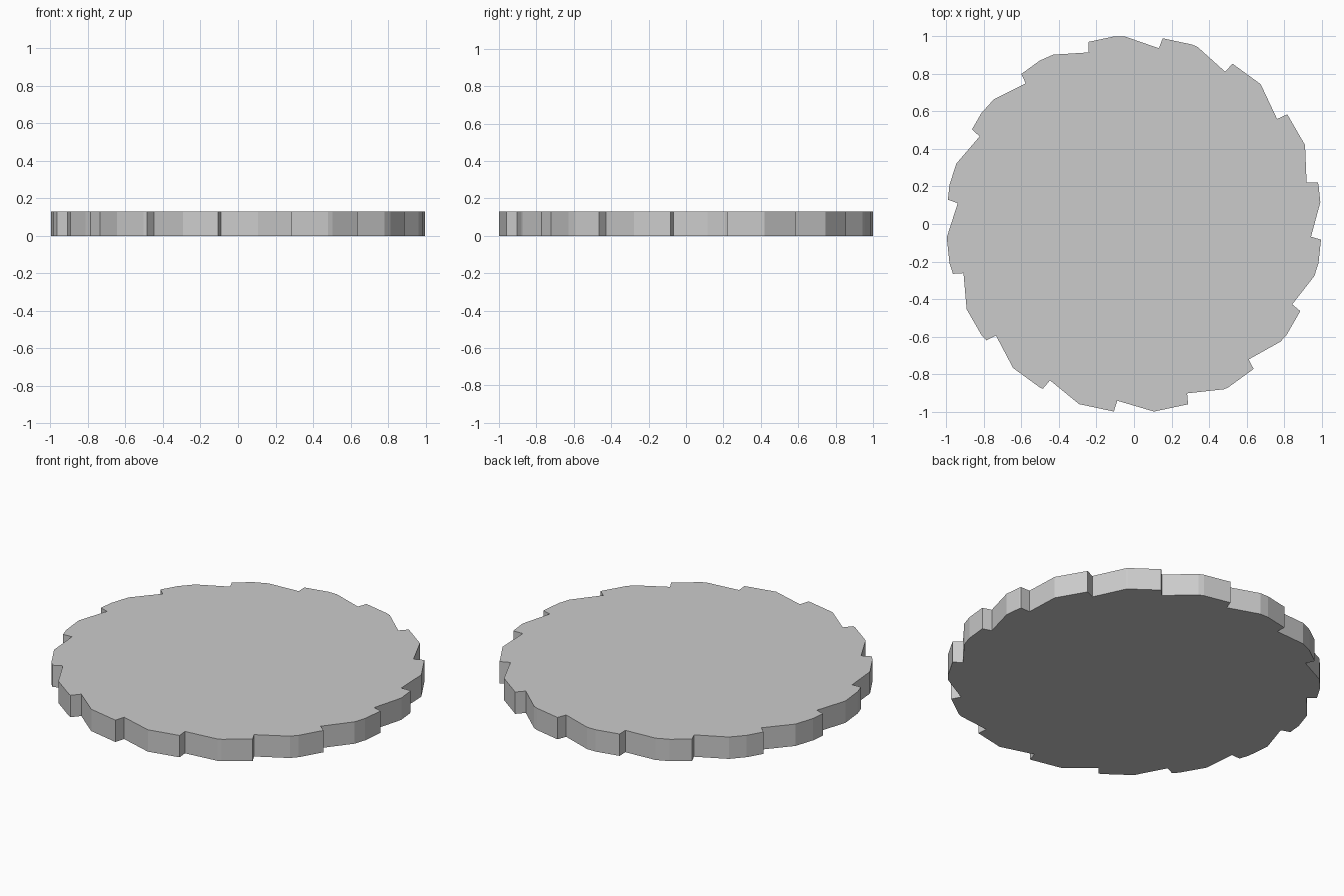
import bpy, bmesh
from math import radians, cos, sin, ceil

if "Cube" in bpy.data.objects:
    bpy.data.objects.remove(bpy.data.objects["Cube"])

SIDES, TEETH = 30, 16
RADIUS, ROOT, HEIGHT = 1.0055, 0.946, 0.13
FIRST, PITCH = -4.1, 22.83          # notch angles in degrees (last gap is shorter)
FACET = 360 / SIDES


def rim(a):
    """Radius of the 30-sided blank at angle a."""
    half = FACET / 2
    return RADIUS * cos(radians(half)) / cos(radians(a % FACET - half))


def ramp(d):
    """Radius of the sloped tooth back, d degrees from its notch."""
    return ROOT / (cos(radians(d)) - 0.1957 * sin(radians(d)))


def ramp_end(notch):
    """Angle where the tooth back meets the rim."""
    lo, hi = 5.0, 16.0
    for _ in range(40):
        mid = (lo + hi) / 2
        if ramp(mid) < rim(notch + mid):
            lo = mid
        else:
            hi = mid
    return notch + lo


# Outline: notch root, tooth tip, rim corners, then down the next tooth back
outline = []
for k in range(TEETH):
    notch = FIRST - PITCH * k
    following = FIRST - PITCH * (k + 1) if k < TEETH - 1 else FIRST - 360
    tip, end = notch - 0.7, ramp_end(following)
    angles = [tip]
    corner = (ceil(tip / FACET) - 1) * FACET
    while corner > end + 0.05:
        if corner < tip - 0.05:
            angles.append(corner)
        corner -= FACET
    angles.append(end)
    outline.append((ROOT, notch))
    outline += [(rim(a), a) for a in angles]

# Saw-toothed disc
bm = bmesh.new()
verts = [bm.verts.new((r * cos(radians(a)), r * sin(radians(a)), 0)) for r, a in outline]
base = bm.faces.new(verts)
top = bmesh.ops.extrude_face_region(bm, geom=[base], use_keep_orig=True)
bmesh.ops.translate(bm, vec=(0, 0, HEIGHT),
                    verts=[g for g in top["geom"] if isinstance(g, bmesh.types.BMVert)])
bmesh.ops.recalc_face_normals(bm, faces=bm.faces)
mesh = bpy.data.meshes.new("toothed_disc")
bm.to_mesh(mesh)
bm.free()
disc = bpy.data.objects.new("toothed_disc", mesh)
bpy.context.collection.objects.link(disc)
